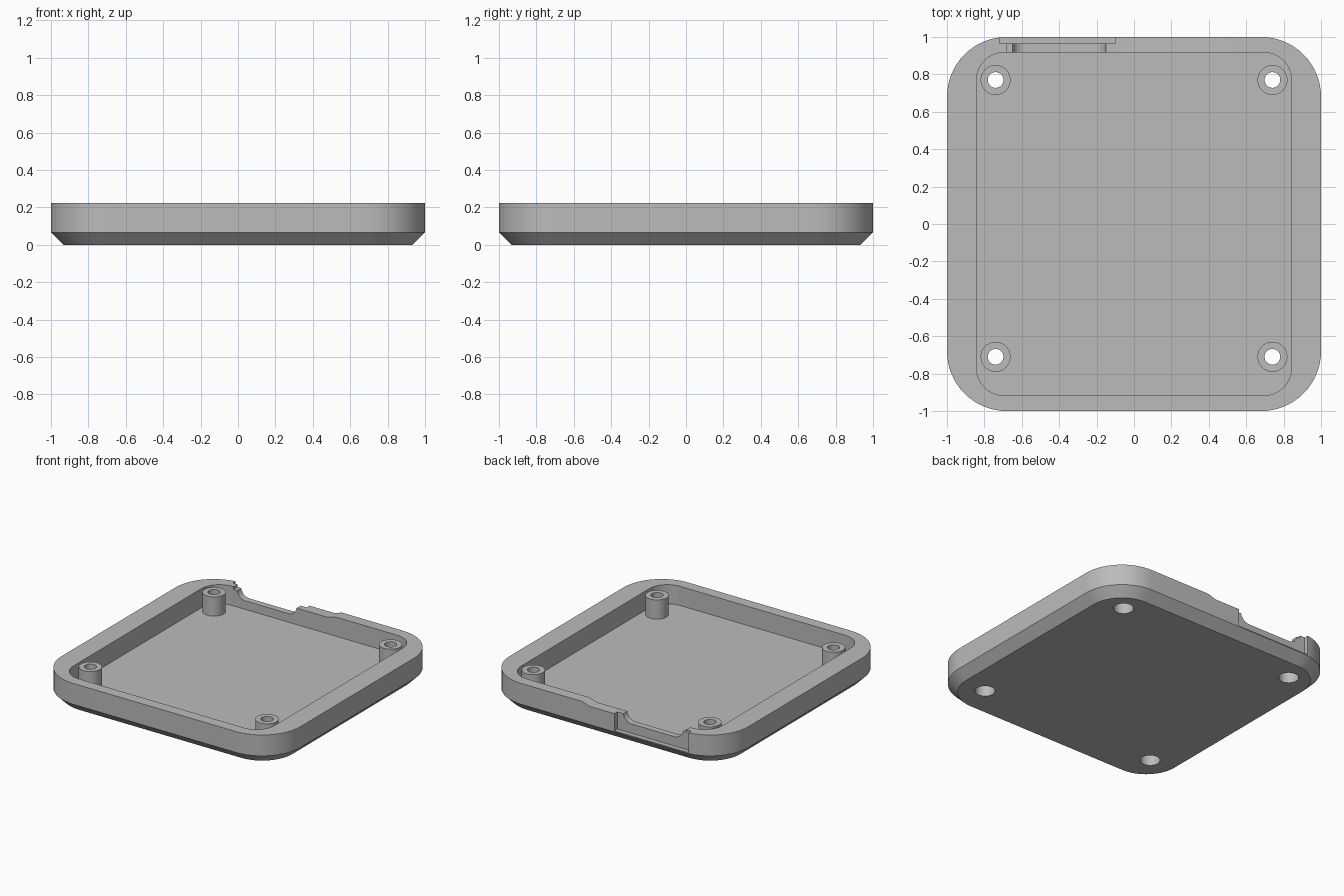
import bpy, bmesh
from math import sin, cos, pi

if "Cube" in bpy.data.objects:
    bpy.data.objects.remove(bpy.data.objects["Cube"], do_unlink=True)

grey = bpy.data.materials.new("plain grey")
grey.use_nodes = True
grey.diffuse_color = (0.5, 0.5, 0.5, 1)
grey.node_tree.nodes["Principled BSDF"].inputs["Base Color"].default_value = (0.5, 0.5, 0.5, 1)

HEIGHT, CHAMFER, FLOOR = 0.225, 0.067, 0.08


def rounded(hx, hy, r, steps=16):
    """Counter-clockwise outline of a rounded rectangle."""
    pts = []
    for k, (sx, sy) in enumerate([(1, 1), (-1, 1), (-1, -1), (1, -1)]):
        for i in range(steps + 1):
            a = (k + i / steps) * pi / 2
            pts.append((sx * (hx - r) + r * cos(a), sy * (hy - r) + r * sin(a)))
    return pts


def circle(x, y, r, n=48):
    return [(x + r * cos(2 * pi * i / n), y + r * sin(2 * pi * i / n)) for i in range(n)]


def loft(name, rings):
    """Closed solid through matching rings of 3D points."""
    bm = bmesh.new()
    loops = [[bm.verts.new(p) for p in ring] for ring in rings]
    n = len(loops[0])
    for a, b in zip(loops, loops[1:]):
        for i in range(n):
            j = (i + 1) % n
            bm.faces.new((a[i], a[j], b[j], b[i]))
    bm.faces.new(loops[0][::-1])
    bm.faces.new(loops[-1])
    bmesh.ops.recalc_face_normals(bm, faces=bm.faces)
    mesh = bpy.data.meshes.new(name)
    bm.to_mesh(mesh)
    bm.free()
    mesh.materials.append(grey)
    obj = bpy.data.objects.new(name, mesh)
    bpy.context.collection.objects.link(obj)
    return obj


def upright(name, outline, z0, z1):
    return loft(name, [[(x, y, z) for x, y in outline] for z in (z0, z1)])


def through_wall(name, outline, y0, y1):
    return loft(name, [[(x, y, z) for x, z in outline] for y in (y0, y1)])


def combine(target, tool, operation):
    mod = target.modifiers.new(tool.name, "BOOLEAN")
    mod.operation, mod.solver, mod.object = operation, "EXACT", tool
    bpy.context.view_layer.objects.active = target
    bpy.ops.object.modifier_apply(modifier=mod.name)
    bpy.data.objects.remove(tool, do_unlink=True)


# Outer tray with a chamfered bottom edge
inset = 0.067
tray = loft("tray", [
    [(x, y, 0) for x, y in rounded(1 - inset, 1 - inset, 0.32 - inset)],
    [(x, y, CHAMFER) for x, y in rounded(1, 1, 0.32)],
    [(x, y, HEIGHT) for x, y in rounded(1, 1, 0.32)]])

# Hollow inside
combine(tray, upright("cavity", rounded(0.843, 0.917, 0.15), FLOOR, 0.4), "DIFFERENCE")

# Screw posts with a through hole and a wide screw-head bore from below
for x in (-0.74, 0.74):
    for y in (-0.71, 0.77):
        combine(tray, upright("post", circle(x, y, 0.08), FLOOR - 0.02, HEIGHT), "UNION")
        combine(tray, upright("hole", circle(x, y, 0.042), -0.1, 0.4), "DIFFERENCE")
        combine(tray, upright("bore", circle(x, y, 0.069), -0.1, 0.12), "DIFFERENCE")

# Shallow dip in the back rim beside the socket
dip = [(-0.68, 0.205), (0.11, 0.205), (0.17, HEIGHT), (0.17, 0.4), (-0.68, 0.4)]
combine(tray, through_wall("rim_dip", dip, 0.88, 1.1), "DIFFERENCE")

# Plug recess on the outside of the back wall
recess = [(-0.72, 0.075), (-0.1, 0.075), (-0.1, 0.4), (-0.72, 0.4)]
combine(tray, through_wall("plug_recess", recess, 0.965, 1.1), "DIFFERENCE")

# Round-cornered socket opening through the wall
socket = [(x - 0.4, z + 0.145 + 0.15) for x, z in rounded(0.25, 0.15, 0.07, 8)]
combine(tray, through_wall("socket_opening", socket, 0.85, 1.1), "DIFFERENCE")

# Smooth curves, sharp edges
bpy.ops.object.select_all(action="DESELECT")
tray.select_set(True)
bpy.context.view_layer.objects.active = tray
bpy.ops.object.shade_smooth_by_angle(angle=pi / 6)
